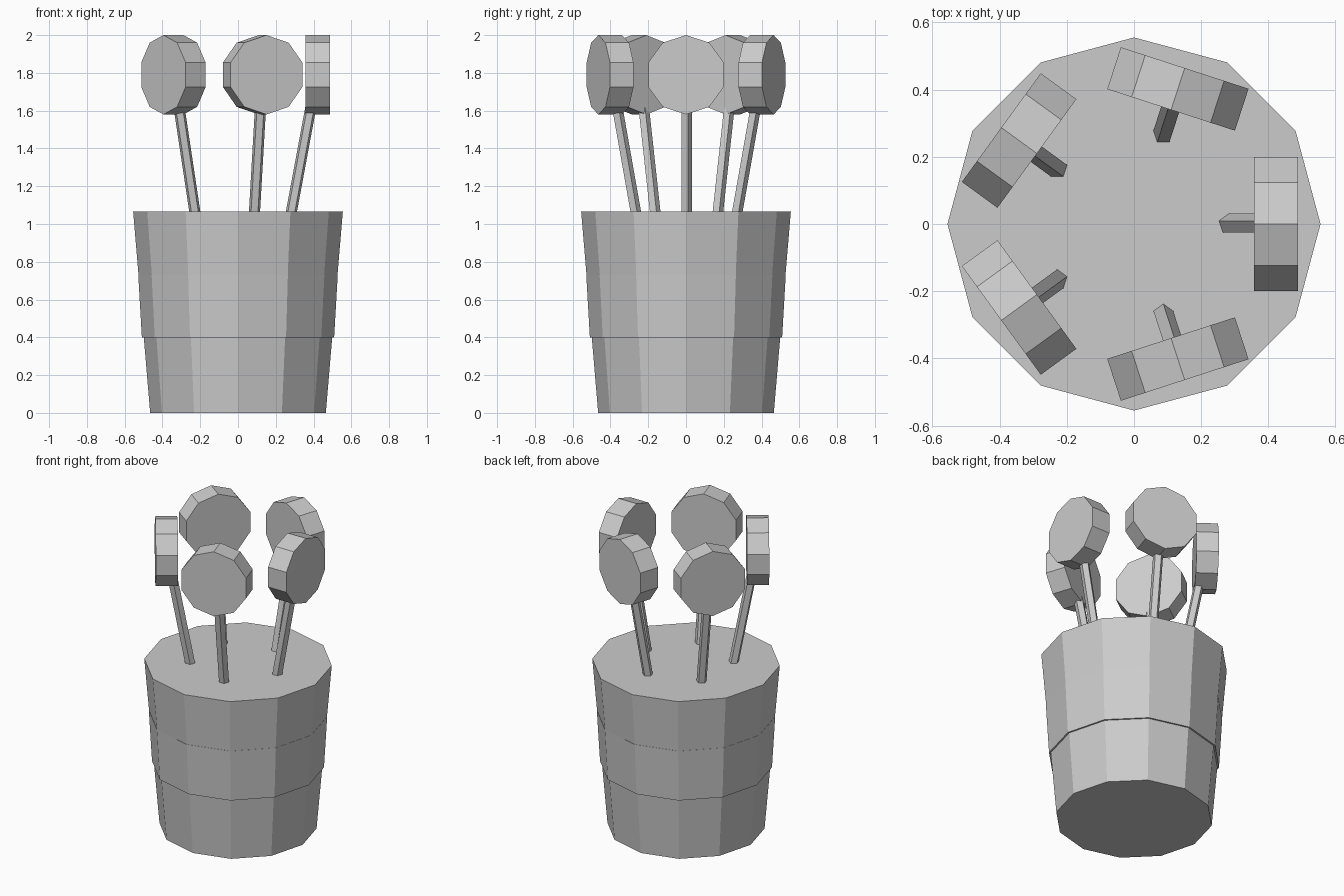
import bpy, bmesh
from math import sin, cos, pi, radians
from mathutils import Matrix, Vector

if "Cube" in bpy.data.objects:
    bpy.data.objects.remove(bpy.data.objects["Cube"])


def loft(name, ring_a, ring_b, matrix=None):
    """Closed flat-faced solid between two matching rings."""
    bm = bmesh.new()
    a = [bm.verts.new(p) for p in ring_a]
    b = [bm.verts.new(p) for p in ring_b]
    n = len(a)
    for i in range(n):
        j = (i + 1) % n
        bm.faces.new((a[i], a[j], b[j], b[i]))
    bm.faces.new(a[::-1])
    bm.faces.new(b)
    bmesh.ops.recalc_face_normals(bm, faces=bm.faces)
    mesh = bpy.data.meshes.new(name)
    bm.to_mesh(mesh)
    bm.free()
    obj = bpy.data.objects.new(name, mesh)
    bpy.context.collection.objects.link(obj)
    if matrix:
        obj.matrix_world = matrix
    return obj


def flat_ring(n, r, z, x=0.0, start=0.0):
    return [Vector((x + r * cos(start + 2 * pi * i / n),
                    r * sin(start + 2 * pi * i / n), z)) for i in range(n)]


def upright_ring(n, r, x, z):
    return [Vector((x, r * sin(2 * pi * i / n),
                    z + r * cos(2 * pi * i / n))) for i in range(n)]


# Tapered twelve-sided tub and the slightly proud band around it
loft("tub", flat_ring(12, 0.465, 0), flat_ring(12, 0.555, 1.065))
loft("band", flat_ring(12, 0.509, 0.40), flat_ring(12, 0.528, 0.73))

# Five outward-leaning sticks, each carrying an upright ten-sided disc
for k in range(5):
    turn = Matrix.Rotation(radians(72 * k), 4, 'Z')
    loft(f"stick_{k + 1}",
         flat_ring(5, 0.031, 0.90, 0.252, pi / 2),
         flat_ring(5, 0.031, 1.75, 0.410, pi / 2), turn)
    loft(f"disc_{k + 1}",
         upright_ring(10, 0.21, 0.357, 1.79),
         upright_ring(10, 0.21, 0.488, 1.79), turn)
